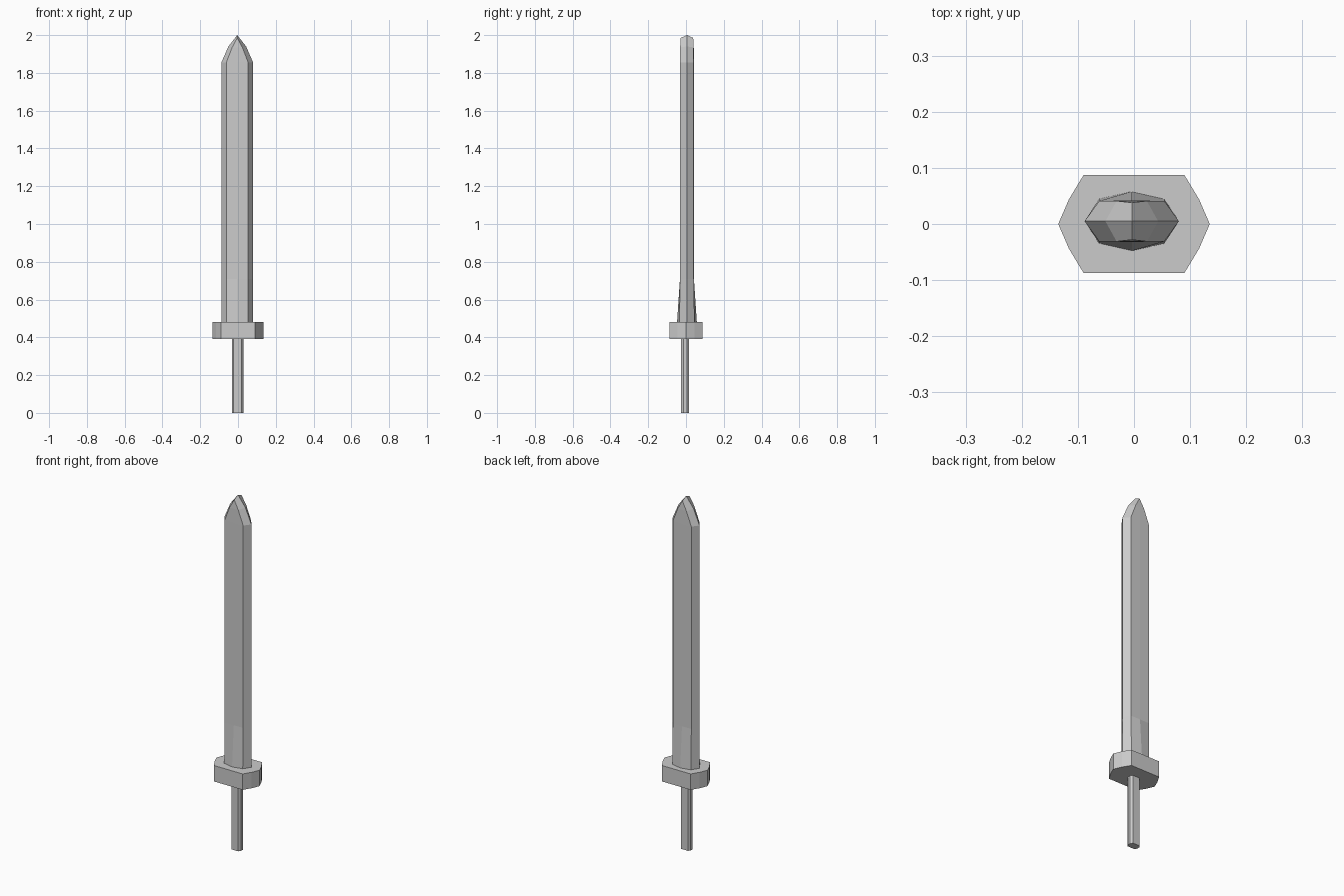
import bpy, bmesh

if "Cube" in bpy.data.objects:
    bpy.data.objects.remove(bpy.data.objects["Cube"])

def loft(name, rings, cap_top=True):
    """Skin a stack of equal-length vertex rings into one closed object."""
    bm = bmesh.new()
    vs = [[bm.verts.new(p) for p in ring] for ring in rings]
    n = len(vs[0])
    for a, b in zip(vs, vs[1:]):
        for i in range(n):
            j = (i + 1) % n
            bm.faces.new((a[i], a[j], b[j], b[i]))
    bm.faces.new(vs[0][::-1])
    if cap_top:
        bm.faces.new(vs[-1])
    bmesh.ops.remove_doubles(bm, verts=bm.verts, dist=0.0005)
    bmesh.ops.recalc_face_normals(bm, faces=bm.faces)
    me = bpy.data.meshes.new(name)
    bm.to_mesh(me)
    bm.free()
    ob = bpy.data.objects.new(name, me)
    bpy.context.collection.objects.link(ob)
    return ob

def prism(name, outline, z0, z1):
    return loft(name, [[(x, y, z) for x, y in outline] for z in (z0, z1)])

CX, CY = -0.004, 0.005  # blade axis

def blade_ring(edge_x, flat_x, flat_y, mid_y, edge_z, flat_z):
    pts = [(-edge_x, 0, edge_z), (-flat_x, -flat_y, flat_z), (0, -mid_y, flat_z),
           (flat_x, -flat_y, flat_z), (edge_x, 0, edge_z), (flat_x, flat_y, flat_z),
           (0, mid_y, flat_z), (-flat_x, flat_y, flat_z)]
    return [(CX + x, CY + y, z) for x, y, z in pts]

# Blade: thick root, straight body, two-step point ending in a ridge
loft("blade", [
    blade_ring(0.084, 0.058, 0.040, 0.053, 0.47, 0.47),
    blade_ring(0.084, 0.058, 0.036, 0.037, 0.71, 0.71),
    blade_ring(0.084, 0.058, 0.036, 0.037, 1.855, 1.855),
    blade_ring(0.047, 0.027, 0.036, 0.036, 1.94, 1.935),
    blade_ring(0.0, 0.0, 0.033, 0.033, 2.0, 1.985),
], cap_top=False)

# Guard: block with slightly bowed, pointed ends
right = [(0.09, -0.087), (0.116, -0.044), (0.135, 0), (0.116, 0.044), (0.09, 0.087)]
prism("guard", right + [(-x, -y) for x, y in right], 0.39, 0.48)

# Grip: narrow eight-sided rod
half = [(-0.021, -0.021), (0.021, -0.021), (0.030, -0.009), (0.030, 0.009)]
prism("grip", [(x - 0.002, y - 0.005) for x, y in half + [(-a, -b) for a, b in half]], 0.0, 0.40)
